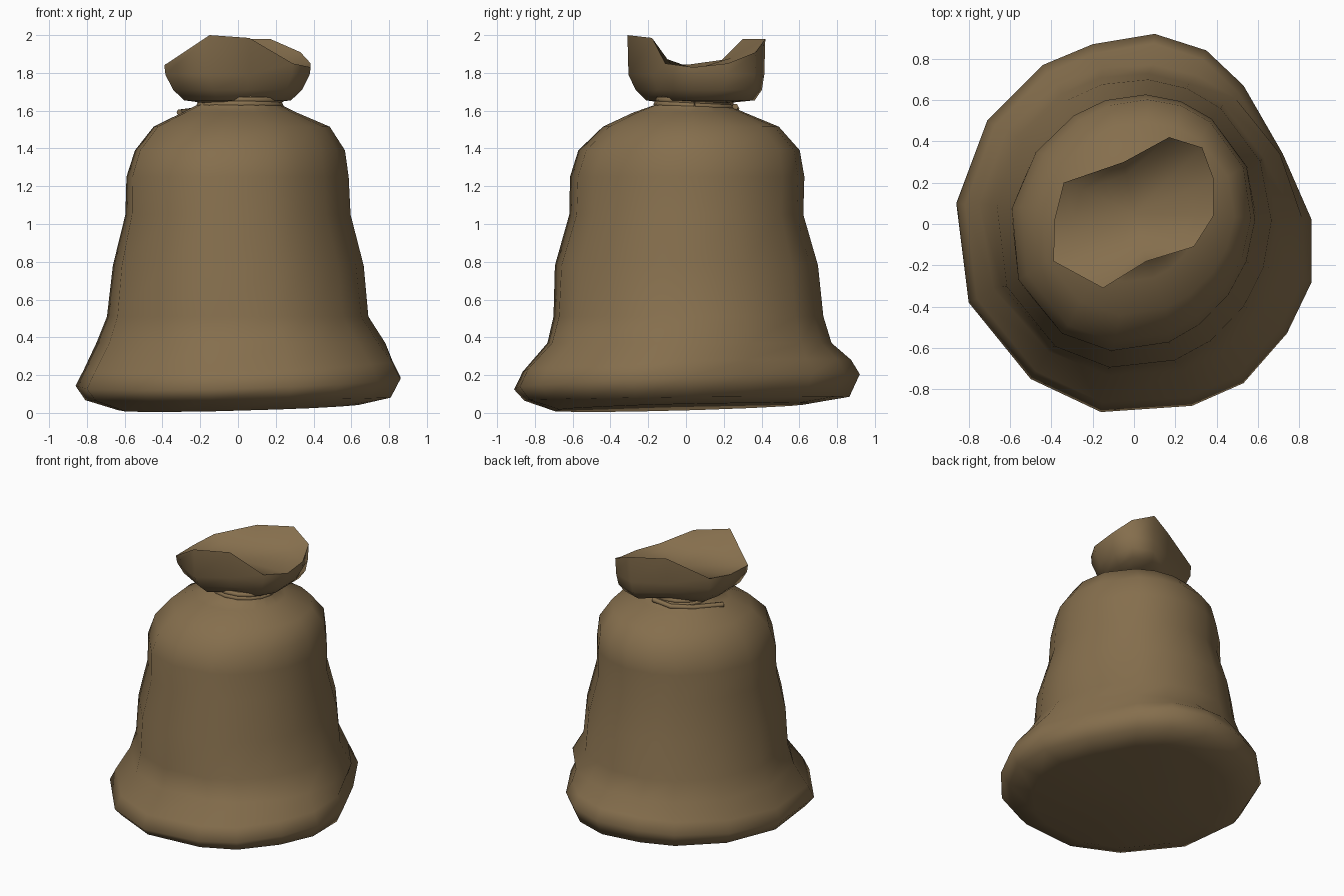
import bpy, bmesh, math
from mathutils import Vector

if "Cube" in bpy.data.objects:
    bpy.data.objects.remove(bpy.data.objects["Cube"])

burlap = bpy.data.materials.new("brown burlap")
burlap.diffuse_color = (0.235, 0.157, 0.074, 1)
burlap.use_nodes = True
burlap.node_tree.nodes["Principled BSDF"].inputs["Base Color"].default_value = burlap.diffuse_color


def loft(name, rings, start=None, end=None, angle=80):
    """Skin a stack of equal-length rings; start and end are optional cap centres."""
    bm = bmesh.new()
    rows = [[bm.verts.new(p) for p in ring] for ring in rings]
    n = len(rows[0])
    for a, b in zip(rows, rows[1:]):
        for i in range(n):
            j = (i + 1) % n
            bm.faces.new((a[i], a[j], b[j], b[i]))
    for centre, row in ((start, rows[0]), (end, rows[-1])):
        if centre:
            c = bm.verts.new(centre)
            for i in range(n):
                bm.faces.new((row[i], row[(i + 1) % n], c))
    bmesh.ops.recalc_face_normals(bm, faces=bm.faces)
    mesh = bpy.data.meshes.new(name)
    bm.to_mesh(mesh)
    bm.free()
    mesh.materials.append(burlap)
    ob = bpy.data.objects.new(name, mesh)
    bpy.context.collection.objects.link(ob)
    bpy.ops.object.select_all(action='DESELECT')
    ob.select_set(True)
    bpy.context.view_layer.objects.active = ob
    bpy.ops.object.shade_smooth_by_angle(angle=math.radians(angle))
    return ob


# Sagging foot outline, seen from above (counter-clockwise)
foot = [(0.86, 0.02), (0.72, 0.34), (0.53, 0.67), (0.35, 0.84), (0.10, 0.92),
        (-0.20, 0.87), (-0.44, 0.77), (-0.71, 0.50), (-0.86, 0.10),
        (-0.80, -0.38), (-0.50, -0.75), (-0.16, -0.91), (0.28, -0.88),
        (0.53, -0.77), (0.74, -0.53), (0.86, -0.28)]


def foot_ring(scale, z, tilt_x, tilt_y, dx=0, dy=0):
    return [(x * scale + dx, y * scale + dy, z + tilt_x * x + tilt_y * y) for x, y in foot]


def body_ring(z, x0, x1, y0, y1, skew=0.0):
    """Ellipse through the given extents; skew fattens one diagonal, thins the other."""
    ring = []
    for x, y in foot:
        a = math.atan2(y, x)
        s = 1 + skew * math.sin(2 * a)
        ring.append(((x0 + x1) / 2 + s * (x1 - x0) / 2 * math.cos(a),
                     (y0 + y1) / 2 + s * (y1 - y0) / 2 * math.sin(a), z))
    return ring


# Sack body: bulging foot, tapering sides, rounded shoulder, tied neck
body = [foot_ring(0.74, 0.03, 0.02, 0.02, 0.0, -0.02),
        foot_ring(0.94, 0.075, 0.01, 0.01),
        foot_ring(1.0, 0.165, 0.03, 0.04),
        foot_ring(0.95, 0.25, 0.03, 0.03)]
body += [body_ring(*r) for r in (
    (0.37, -0.755, 0.78, -0.745, 0.775),
    (0.51, -0.70, 0.69, -0.71, 0.73, 0.01),
    (0.78, -0.67, 0.665, -0.70, 0.70, 0.02),
    (1.05, -0.605, 0.595, -0.62, 0.62, 0.035),
    (1.25, -0.60, 0.585, -0.615, 0.625, 0.04),
    (1.39, -0.555, 0.565, -0.57, 0.60, 0.045),
    (1.515, -0.455, 0.485, -0.44, 0.49, 0.045),
    (1.59, -0.30, 0.31, -0.28, 0.31, 0.04),
    (1.64, -0.20, 0.21, -0.14, 0.20),
    (1.70, -0.19, 0.20, -0.13, 0.19))]
loft("sack_body", body, start=(0, 0, 0.035))

# Gathered mouth above the tie: wavy rim with a shallow sunken floor
rim = [(0.385, 0.04, 1.83), (0.385, 0.22, 1.85), (0.33, 0.37, 1.91),
       (0.17, 0.42, 1.98), (-0.05, 0.30, 1.98), (-0.34, 0.20, 1.87),
       (-0.385, 0.02, 1.845), (-0.39, -0.18, 1.84), (-0.15, -0.31, 2.0),
       (0.06, -0.18, 1.985), (0.29, -0.11, 1.85)]


def mouth_ring(scale, z, lift=0.0, back=0.0):
    """Scaled rim; lift keeps part of its wave, back widens the drooping back corner."""
    ring = []
    for i, (x, y, rz) in enumerate(rim):
        s = scale + (back if i in (2, 3) else 0)
        ring.append((x * s, 0.05 + (y - 0.05) * s, z + lift * (rz - 1.84)))
    return ring


loft("sack_mouth",
     [mouth_ring(0.45, 1.64), mouth_ring(0.73, 1.655, back=0.12),
      mouth_ring(0.88, 1.71, back=0.07), mouth_ring(0.985, 1.79), rim,
      mouth_ring(0.75, 1.83, lift=0.35)], end=(0.0, 0.05, 1.82))


# Cord wound round the neck, with a loose end lying on the back left shoulder
def tube(name, points, r=0.018, sides=6):
    rings = []
    for k, p in enumerate(points):
        d = (points[min(k + 1, len(points) - 1)] - points[max(k - 1, 0)]).normalized()
        u = d.cross(Vector((0, 0, 1))).normalized()
        v = u.cross(d)
        rings.append([p + r * (u * math.cos(t) + v * math.sin(t))
                      for t in (2 * math.pi * i / sides for i in range(sides))])
    loft(name, rings, start=points[0], end=points[-1])


def turn(rx, ry, z, n=16):
    return [Vector((0.01 + rx * math.cos(a), 0.045 + ry * math.sin(a), z - 0.01 * math.sin(a)))
            for a in (2 * math.pi * k / n for k in range(n + 1))]


tube("tie_cord_upper", turn(0.21, 0.19, 1.648))
tube("tie_cord_lower", turn(0.215, 0.20, 1.625))
tube("tie_cord_end", [Vector(p) for p in ((0.09, 0.26, 1.62), (-0.06, 0.265, 1.61),
                                          (-0.19, 0.18, 1.605), (-0.31, 0.0, 1.59))])
